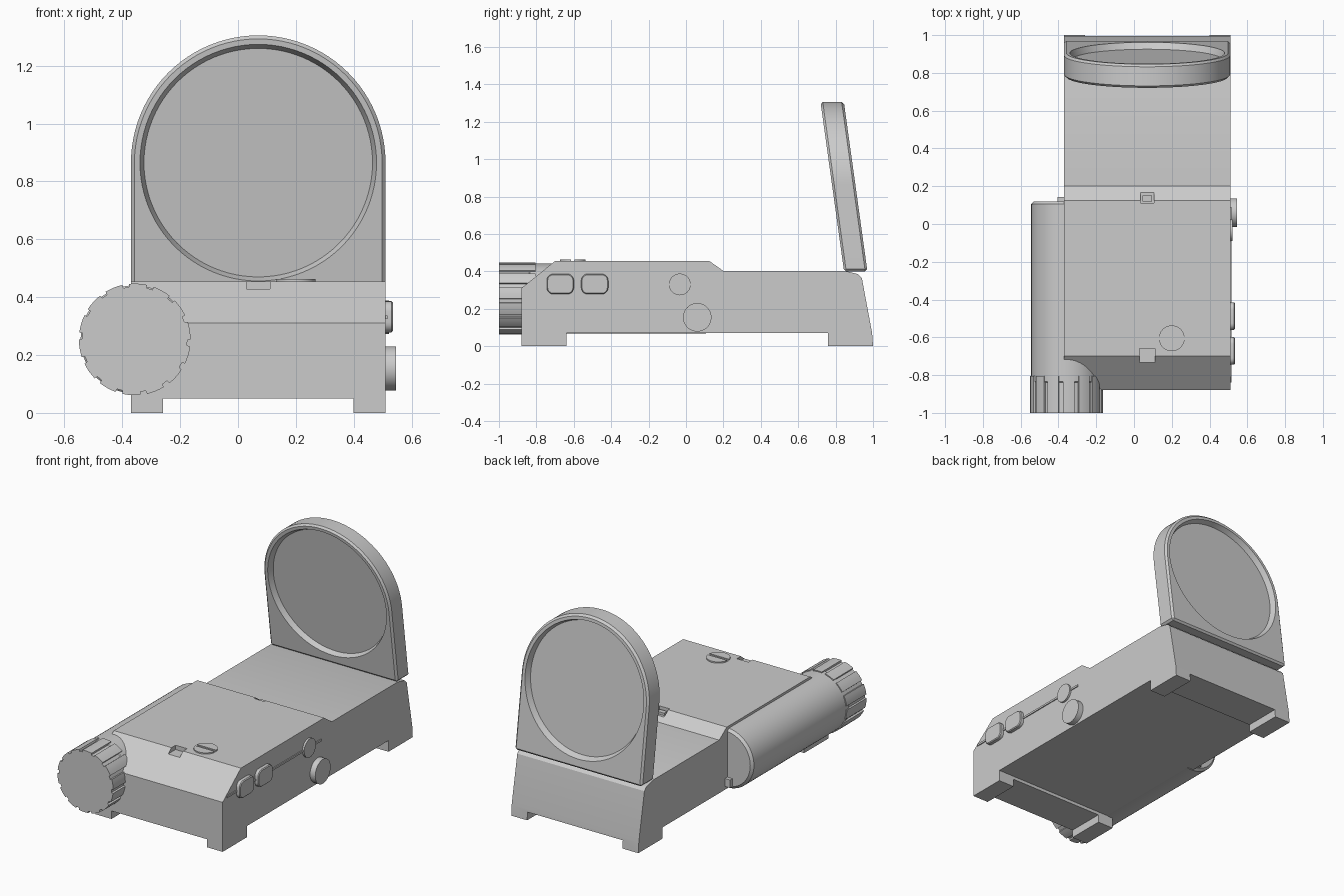
import bpy, bmesh, math

if "Cube" in bpy.data.objects:
    bpy.data.objects.remove(bpy.data.objects["Cube"])

grey = bpy.data.materials.new("plain_grey")
grey.diffuse_color = (0.6, 0.6, 0.6, 1)
grey.use_nodes = True
grey.node_tree.nodes["Principled BSDF"].inputs["Base Color"].default_value = grey.diffuse_color


def prism(name, pts, axis, a, b):
    """Extrude a 2D outline along an axis: x uses (y,z), y uses (x,z), z uses (x,y)."""
    place = {'x': lambda p, t: (t, p[0], p[1]),
             'y': lambda p, t: (p[0], t, p[1]),
             'z': lambda p, t: (p[0], p[1], t)}[axis]
    bm = bmesh.new()
    ends = [[bm.verts.new(place(p, t)) for p in pts] for t in (a, b)]
    n = len(pts)
    for e in ends:
        bm.faces.new(e)
    for i in range(n):
        j = (i + 1) % n
        bm.faces.new((ends[0][i], ends[0][j], ends[1][j], ends[1][i]))
    bmesh.ops.recalc_face_normals(bm, faces=bm.faces)
    me = bpy.data.meshes.new(name)
    bm.to_mesh(me)
    bm.free()
    ob = bpy.data.objects.new(name, me)
    bpy.context.collection.objects.link(ob)
    me.materials.append(grey)
    return ob


def box(name, x0, x1, y0, y1, z0, z1):
    return prism(name, [(x0, y0), (x1, y0), (x1, y1), (x0, y1)], 'z', z0, z1)


def circle(cx, cy, r, n=48):
    return [(cx + r * math.cos(2 * math.pi * i / n), cy + r * math.sin(2 * math.pi * i / n)) for i in range(n)]


def rounded(cx, cy, w, h, r):
    pts = []
    for k, (sx, sy) in enumerate([(1, 1), (-1, 1), (-1, -1), (1, -1)]):
        for i in range(6):
            t = math.pi / 2 * (k + i / 5)
            pts.append((cx + sx * (w / 2 - r) + r * math.cos(t), cy + sy * (h / 2 - r) + r * math.sin(t)))
    return pts


def select(ob):
    bpy.ops.object.select_all(action='DESELECT')
    ob.select_set(True)
    bpy.context.view_layer.objects.active = ob


def apply(ob, mod):
    select(ob)
    bpy.ops.object.modifier_apply(modifier=mod.name)


def cut(ob, cutter):
    m = ob.modifiers.new("cut", 'BOOLEAN')
    m.operation, m.solver, m.object = 'DIFFERENCE', 'EXACT', cutter
    apply(ob, m)
    bpy.data.objects.remove(cutter)


def bevel(ob, width, segments=1):
    m = ob.modifiers.new("bevel", 'BEVEL')
    m.width, m.segments, m.limit_method, m.angle_limit = width, segments, 'ANGLE', math.radians(40)
    apply(ob, m)


# Base body: side outline with feet, raised housing and sloped ends
body = prism("base_body", [
    (-0.88, 0), (-0.64, 0), (-0.64, 0.07), (0.76, 0.07), (0.76, 0), (1.0, 0), (0.995, 0.07),
    (0.94, 0.365), (0.92, 0.385), (0.85, 0.402), (0.20, 0.402), (0.125, 0.455),
    (-0.70, 0.455), (-0.88, 0.31)], 'x', -0.37, 0.51)
cut(body, box("foot_gap_cutter", -0.26, 0.40, -1.2, 1.2, -0.1, 0.05))
# Sighting notches on the housing
cut(body, box("front_notch_cutter", 0.03, 0.11, -0.76, -0.66, 0.428, 0.5))
cut(body, box("rear_notch_cutter", 0.035, 0.105, 0.11, 0.175, 0.425, 0.5))
rear_sight = box("rear_sight_block", 0.045, 0.095, 0.12, 0.15, 0.40, 0.44)

# Lens frame: arched plate with a tapered recess on both faces, leaning forward
CX, CZ, Y0, Y1 = 0.07, 0.865, 0.845, 0.97
arch = [(CX + 0.44 * math.cos(math.pi * i / 48), CZ + 0.44 * math.sin(math.pi * i / 48)) for i in range(49)]
frame = prism("lens_frame", [(-0.37, 0.40), (0.51, 0.40)] + arch, 'y', Y0, Y1)
bevel(frame, 0.012)
for face, out in ((Y0, -1), (Y1, 1)):
    y_in, y_out = face - out * 0.035, face + out * 0.035
    cone = prism("recess_cutter", circle(CX, CZ, 1, 96), 'y', y_in, y_out)
    for v in cone.data.vertices:
        r = 0.395 if abs(v.co.y - y_in) < 1e-4 else 0.423
        v.co.x, v.co.z = CX + (v.co.x - CX) * r, CZ + (v.co.z - CZ) * r
    cut(frame, cone)
for v in frame.data.vertices:
    v.co.y -= 0.139 * (v.co.z - 0.40)

# Battery tube along the left side, with its stop block
TX, TZ = -0.357, 0.254
tube = prism("battery_tube", circle(TX, TZ, 0.187, 64), 'y', -0.85, 0.12)
bevel(tube, 0.015)
stop = box("tube_stop_block", -0.405, -0.37, 0.08, 0.143, 0.09, 0.14)

# Notched knob at the front of the tube
outline, TEETH = [], 14
for k in range(TEETH):
    for f, r in [(0, 0.193), (0.18, 0.193), (0.36, 0.193), (0.54, 0.193), (0.72, 0.193),
                 (0.74, 0.182), (0.98, 0.182)]:
        t = 2 * math.pi * (k + f) / TEETH
        outline.append((TX + r * math.cos(t), TZ + r * math.sin(t)))
knob = prism("notched_knob", outline, 'y', -1.0, -0.805)

# Right side: seam strip, two push buttons, two round caps
strip = box("seam_strip", 0.50, 0.516, -0.84, 0.09, 0.324, 0.336)
buttons = [prism("push_button", rounded(y, 0.332, 0.145, 0.108, 0.035), 'x', 0.49, 0.535)
           for y in (-0.672, -0.488)]
for b in buttons:
    bevel(b, 0.005)
small_cap = prism("small_round_cap", circle(-0.033, 0.33, 0.058), 'x', 0.49, 0.522)
large_cap = prism("large_round_cap", circle(0.06, 0.154, 0.076), 'x', 0.49, 0.546)

# Slotted screw on the housing top
screw = prism("slotted_screw", circle(0.20, -0.605, 0.068), 'z', 0.44, 0.463)
cut(screw, box("slot_cutter", 0.1, 0.3, -0.614, -0.596, 0.456, 0.5))

for ob in list(bpy.context.collection.objects):
    select(ob)
    bpy.ops.object.shade_smooth_by_angle(angle=math.radians(25))
